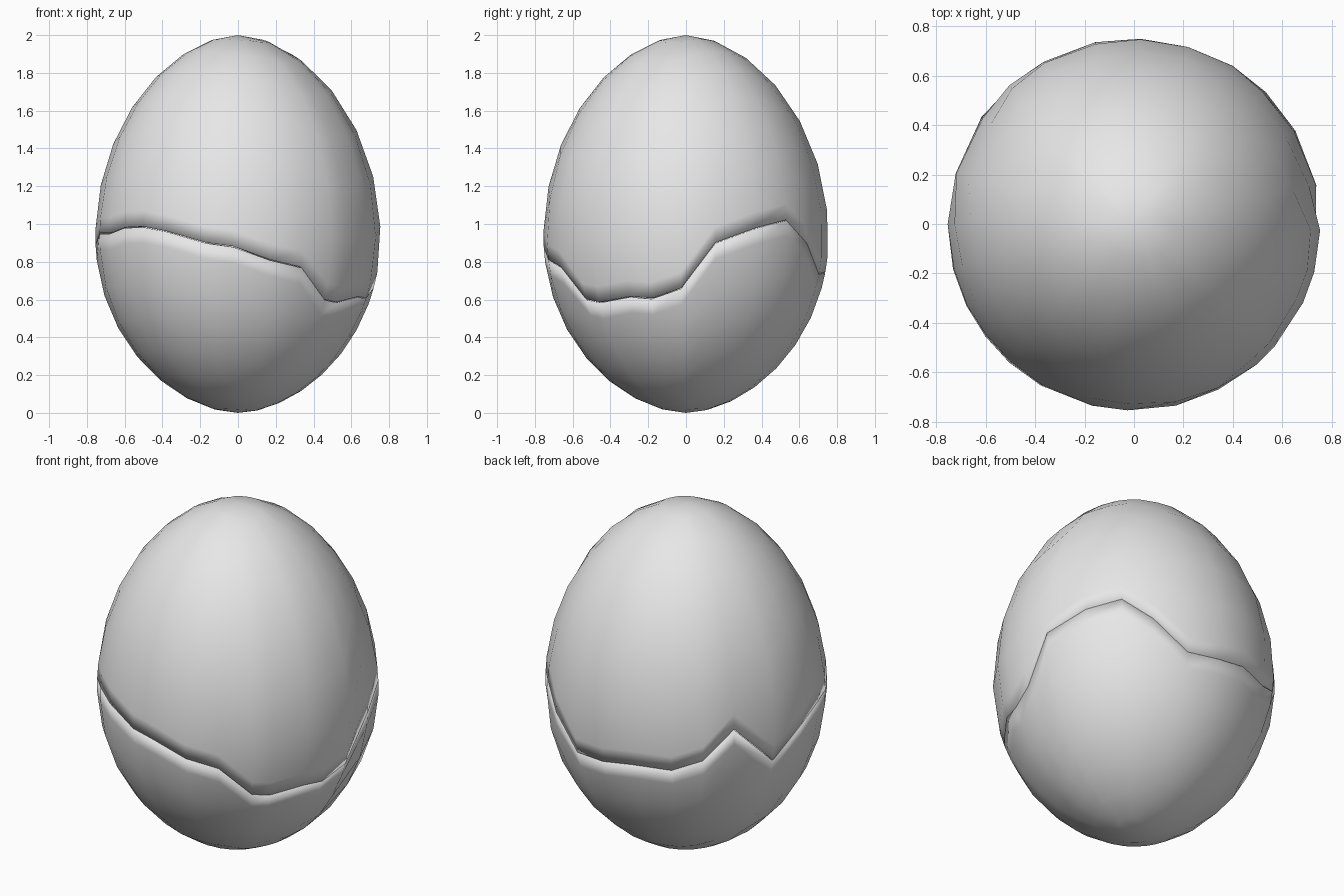
import bpy
import bmesh
from math import asin, cos, sin, radians, pi

cube = bpy.data.objects.get("Cube")
if cube:
    bpy.data.objects.remove(cube)

MID, TOP, BOTTOM, RADIUS = 0.93, 1.07, 0.93, 0.755

# Crack line round the egg: azimuth in degrees, height
CRACK = [
    (-143, 0.98), (-132, 0.985), (-120, 0.96), (-103, 0.90), (-92, 0.88),
    (-77, 0.81), (-63, 0.77), (-49, 0.60), (-41, 0.585), (-25, 0.615),
    (-15, 0.605), (-2, 0.66), (12, 0.90), (30, 0.98), (45, 1.02),
    (58, 0.90), (73, 0.735), (88, 0.745), (102, 0.77), (119, 0.76),
    (132, 0.82), (145, 0.99), (164, 0.745), (180, 0.89), (194, 0.95),
    (206, 0.95),
]

shell_grey = bpy.data.materials.new("shell_grey")
shell_grey.use_nodes = True
shell_grey.diffuse_color = (0.8, 0.8, 0.8, 1)
shell_grey.node_tree.nodes["Principled BSDF"].inputs["Base Color"].default_value = (0.8, 0.8, 0.8, 1)


def latitude(z):
    return asin((z - MID) / (TOP if z > MID else BOTTOM))


def egg_point(azimuth, lat, scale=1.0):
    z = MID + (TOP if lat > 0 else BOTTOM) * sin(lat)
    r = RADIUS * max(cos(lat), 0) ** 1.12 * scale
    return (r * cos(azimuth), r * sin(azimuth), z)


def make_shell(name, side, rows=7):
    """Half of the egg, from the crack to the pole; side is 1 up, -1 down."""
    bm = bmesh.new()
    columns = []
    for degrees, height in CRACK:
        a = radians(degrees)
        rim = latitude(height + side * 0.002)
        start = latitude(height + side * 0.085)
        lats = [start + (side * pi / 2 - start) * i / rows for i in range(rows)]
        # Inner lip, rim, then rings towards the pole
        points = [egg_point(a, rim, 0.9), egg_point(a, rim)]
        points += [egg_point(a, lat) for lat in lats]
        columns.append([bm.verts.new(p) for p in points])
    pole = bm.verts.new((0, 0, 2 if side > 0 else 0))
    for i, left in enumerate(columns):
        right = columns[(i + 1) % len(columns)]
        for j in range(len(left) - 1):
            quad = (left[j], right[j], right[j + 1], left[j + 1])
            bm.faces.new(quad if side > 0 else quad[::-1])
        cap = (left[-1], right[-1], pole)
        bm.faces.new(cap if side > 0 else cap[::-1])
    for face in bm.faces:
        face.smooth = True
    mesh = bpy.data.meshes.new(name)
    bm.to_mesh(mesh)
    bm.free()
    mesh.materials.append(shell_grey)
    obj = bpy.data.objects.new(name, mesh)
    bpy.context.collection.objects.link(obj)
    return obj


make_shell("upper_shell", 1)
make_shell("lower_shell", -1)
